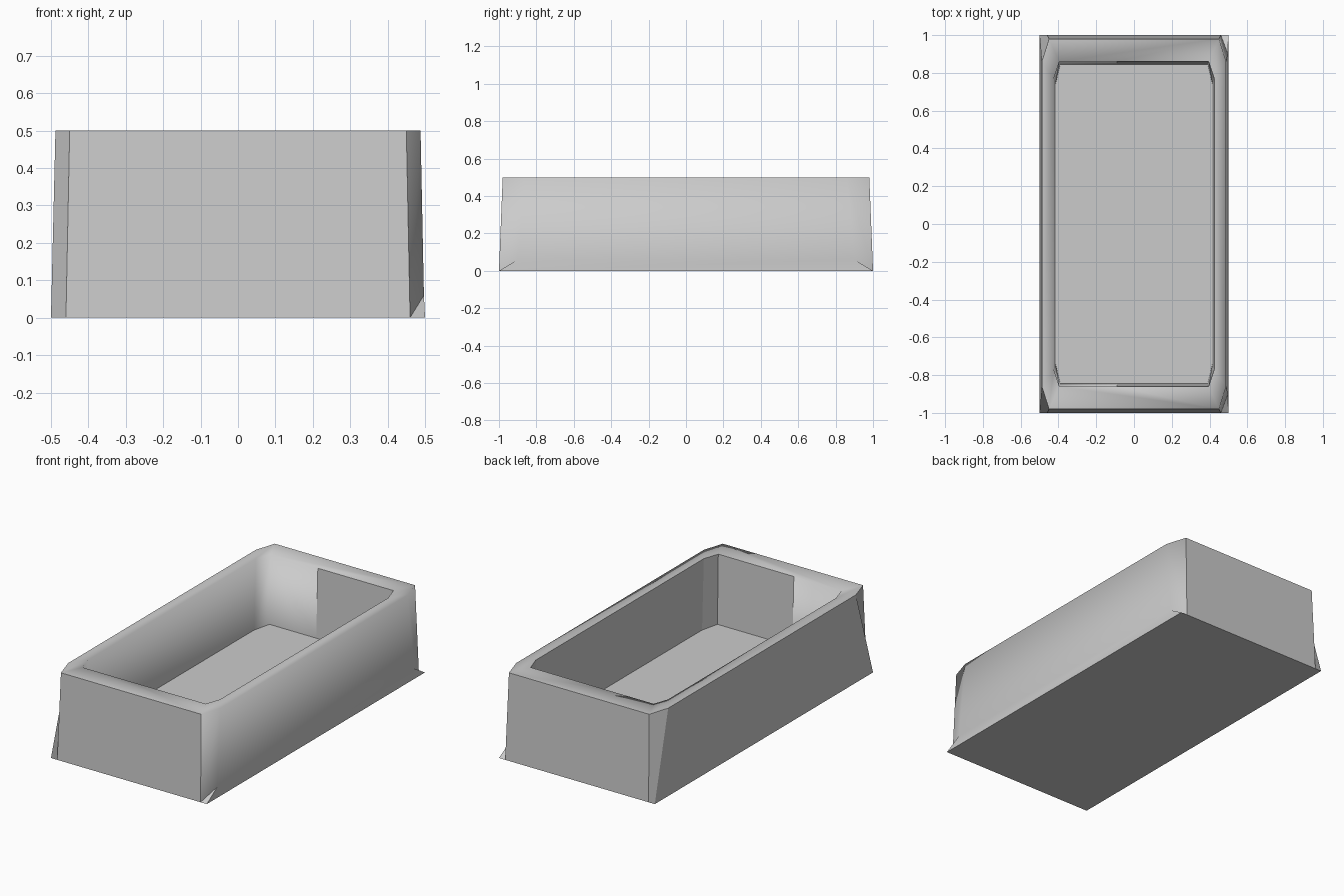
import bpy, bmesh

if "Cube" in bpy.data.objects:
    bpy.data.objects.remove(bpy.data.objects["Cube"])

bm = bmesh.new()


def point(x, y, z):
    return bm.verts.new((x, y, z))


def face(verts, smooth=False):
    f = bm.faces.new(verts)
    f.smooth = smooth
    return f


# Corner points of every ring, keyed by (side in x, end in y)
foot, base, flank, rim_end, rim_side = {}, {}, {}, {}, {}
in_end, in_side, fl_end, fl_side = {}, {}, {}, {}
SX = SY = (-1, 1)
for sx in SX:
    for sy in SY:
        k = (sx, sy)
        foot[k] = point(.5 * sx, sy, 0)
        base[k] = point(.46 * sx, sy, 0)
        # the right side has a small raised crease above each foot corner
        flank[k] = point(.497, .9 * sy, .06) if sx > 0 else foot[k]
        rim_end[k] = point(.45 * sx, .98 * sy, .5)
        rim_side[k] = point(.488 * sx, .86 * sy, .5)
        in_end[k] = point(.395 * sx, .86 * sy, .5)
        in_side[k] = point(.425 * sx, .77 * sy, .5)
        fl_end[k] = point(.39 * sx, .845 * sy, .1)
        fl_side[k] = point(.415 * sx, .74 * sy, .1)
split_top = {s: point(-.09, .86 * s, .5) for s in SY}
split_low = {s: point(-.09, .845 * s, .1) for s in SY}

# Corner panels: outer chamfer, rim corner, inner chamfer
for k in foot:
    right = k[0] > 0
    face([base[k], flank[k], rim_side[k], rim_end[k]], right)
    if right:
        face([base[k], foot[k], flank[k]])
    face([rim_end[k], rim_side[k], in_side[k], in_end[k]], True)
    face([in_end[k], in_side[k], fl_side[k], fl_end[k]], not right)

# Long sides: outer wall, rim and inner wall
for sx in SX:
    a, b = (sx, -1), (sx, 1)
    face([flank[a], flank[b], rim_side[b], rim_side[a]], sx > 0)
    if sx > 0:
        face([foot[a], foot[b], flank[b], flank[a]], True)
    face([rim_side[a], rim_side[b], in_side[b], in_side[a]], True)
    face([in_side[a], in_side[b], fl_side[b], fl_side[a]], sx < 0)

# Short ends: outer wall, rim and the inner wall in two panels
for s in SY:
    a, b = (-1, s), (1, s)
    face([base[a], base[b], rim_end[b], rim_end[a]])
    face([rim_end[a], rim_end[b], in_end[b], split_top[s], in_end[a]], True)
    face([in_end[a], split_top[s], split_low[s], fl_end[a]], True)
    face([split_top[s], in_end[b], fl_end[b], split_low[s]])

# Underside and basin floor
l, r = (-1, -1), (1, -1)
L, R = (-1, 1), (1, 1)
face([foot[l], base[l], base[r], foot[r], foot[R], base[R], base[L], foot[L]])
face([fl_side[l], fl_end[l], split_low[-1], fl_end[r], fl_side[r],
      fl_side[R], fl_end[R], split_low[1], fl_end[L], fl_side[L]])

bmesh.ops.recalc_face_normals(bm, faces=bm.faces)
mesh = bpy.data.meshes.new("open_basin")
bm.to_mesh(mesh)
bm.free()
basin = bpy.data.objects.new("open_basin", mesh)
bpy.context.collection.objects.link(basin)
